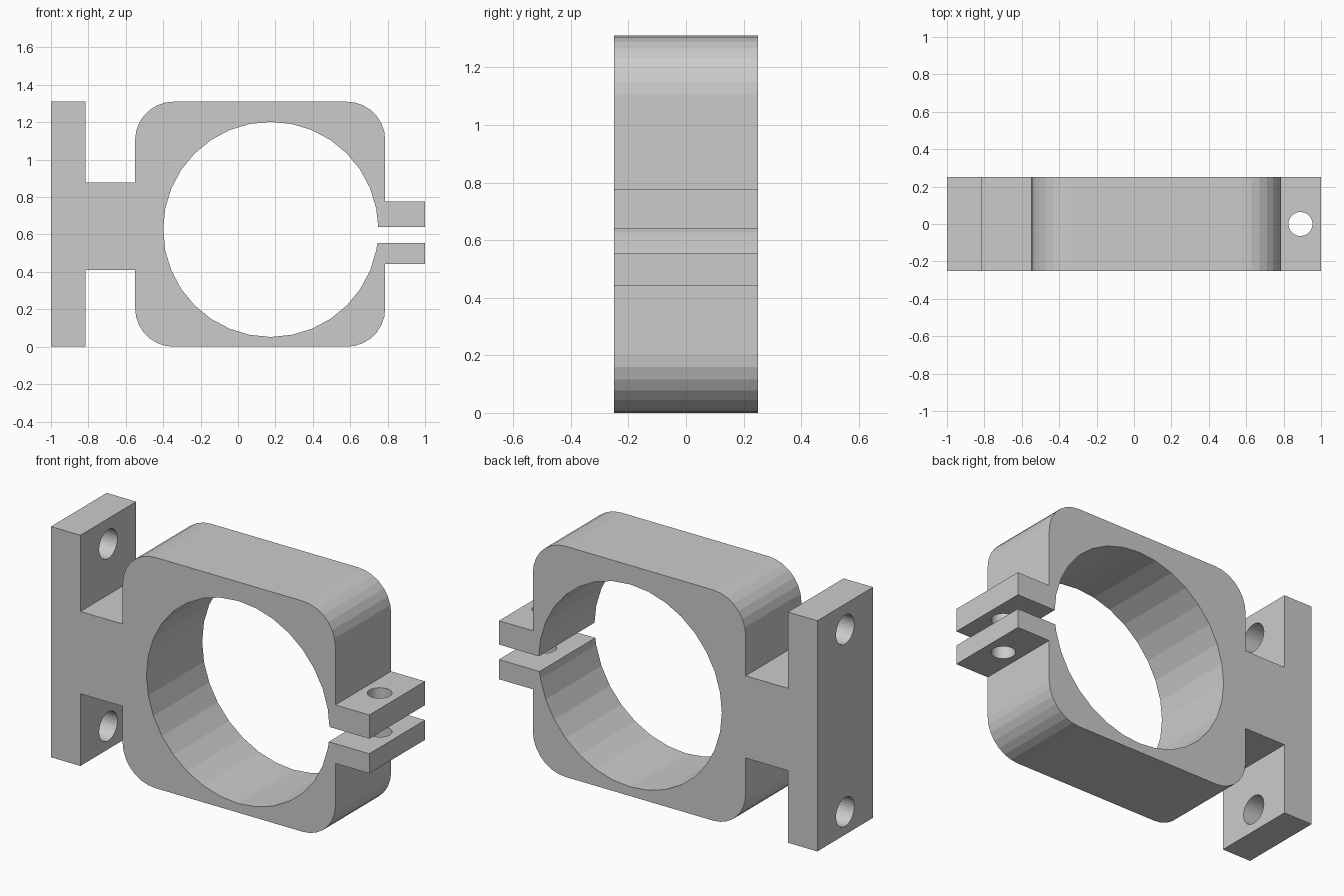
import bpy, bmesh
from math import sin, cos, pi, asin, radians

if "Cube" in bpy.data.objects:
    bpy.data.objects.remove(bpy.data.objects["Cube"])

HALF = 0.25                    # half depth in y
TOP = 1.31
CX, CZ, R = 0.175, 0.627, 0.575  # clamp bore
SLOT_LO, SLOT_HI = 0.555, 0.64


def arc(cx, cz, r, start, end, n):
    """Points along an arc in degrees, ends included."""
    angles = [radians(start + (end - start) * i / n) for i in range(n + 1)]
    return [(cx + r * cos(a), cz + r * sin(a)) for a in angles]


def extrude_profile(name, pts):
    bm = bmesh.new()
    face = bm.faces.new([bm.verts.new((x, -HALF, z)) for x, z in pts])
    ext = bmesh.ops.extrude_face_region(bm, geom=[face])
    moved = [v for v in ext["geom"] if isinstance(v, bmesh.types.BMVert)]
    bmesh.ops.translate(bm, verts=moved, vec=(0, 2 * HALF, 0))
    bmesh.ops.recalc_face_normals(bm, faces=bm.faces)
    mesh = bpy.data.meshes.new(name)
    bm.to_mesh(mesh)
    bm.free()
    obj = bpy.data.objects.new(name, mesh)
    bpy.context.collection.objects.link(obj)
    return obj


def drill(target, name, loc, rot, r, depth):
    bpy.ops.mesh.primitive_cylinder_add(vertices=32, radius=r, depth=depth,
                                        location=loc, rotation=rot)
    cutter = bpy.context.object
    cutter.name = name
    cutter.hide_render = True
    cutter.hide_set(True)
    mod = target.modifiers.new(name, 'BOOLEAN')
    mod.operation = 'DIFFERENCE'
    mod.solver = 'EXACT'
    mod.object = cutter


# Outline: mounting plate, neck, rounded body and clamp tabs
C = 0.205
L, RT = -0.55, 0.787
profile = [(-1, 0), (-0.815, 0), (-0.815, 0.41), (L, 0.41)]
profile += arc(L + C, C, C, 180, 270, 7)
profile += arc(RT - C, C, C, 270, 360, 7)
profile += [(RT, 0.443), (1, 0.443), (1, SLOT_LO)]

# Bore, traced clockwise from the lower slot lip to the upper one
lo = asin((SLOT_LO - CZ) / R) * 180 / pi
hi = asin((SLOT_HI - CZ) / R) * 180 / pi
step = 360 / 32
profile += arc(CX, CZ, R, lo, lo, 1)[:1]
profile += arc(CX, CZ, R, -step, -360 + step, 30)
profile += arc(CX, CZ, R, hi, hi, 1)[:1]

profile += [(1, SLOT_HI), (1, 0.775), (RT, 0.775)]
profile += arc(RT - C, TOP - C, C, 0, 90, 7)
profile += arc(L + C, TOP - C, C, 90, 180, 7)
profile += [(L, 0.877), (-0.815, 0.877), (-0.815, TOP), (-1, TOP)]

bracket = extrude_profile("clamp_bracket", profile)

# Screw holes: two through the plate, one through both tabs
for label, z in (("lower", 0.13), ("upper", 1.165)):
    drill(bracket, f"{label}_plate_hole", (-0.9, 0, z), (0, pi / 2, 0), 0.082, 0.3)
drill(bracket, "tab_hole", (0.89, 0, 0.61), (0, 0, 0), 0.064, 0.6)
